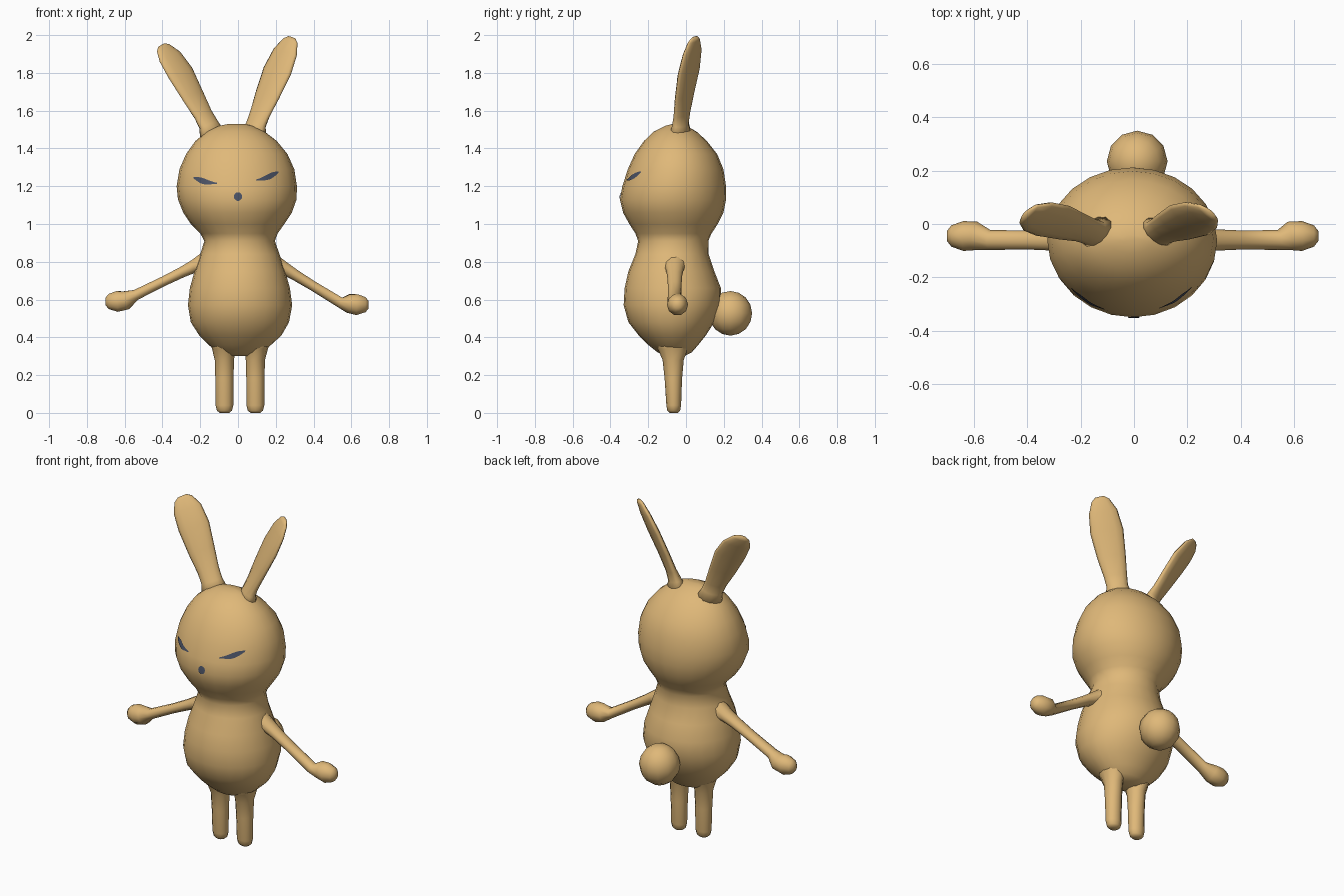
import bpy, bmesh, math
from mathutils import Vector
from mathutils.bvhtree import BVHTree


def material(name, rgb):
    m = bpy.data.materials.new(name)
    m.diffuse_color = (*rgb, 1)
    return m


TAN = material("tan_fur", (0.74, 0.48, 0.19))
SLATE = material("slate_face", (0.07, 0.085, 0.13))


def finish(bm, name, mat):
    me = bpy.data.meshes.new(name)
    for f in bm.faces:
        f.smooth = True
    bm.to_mesh(me)
    me.materials.append(mat)
    ob = bpy.data.objects.new(name, me)
    bpy.context.collection.objects.link(ob)
    return ob


def loft(name, rings, width_dir, sides=12, axis=None):
    """Elliptical rings (x, y, z, half width, half depth) joined along a path."""
    bm = bmesh.new()
    pts = [Vector(r[:3]) for r in rings]
    loops = []
    for i, r in enumerate(rings):
        t = Vector(axis) if axis else pts[min(i + 1, len(pts) - 1)] - pts[max(i - 1, 0)]
        t.normalize()
        u = Vector(width_dir)
        u = (u - t * u.dot(t)).normalized()
        v = t.cross(u)
        loops.append([bm.verts.new(pts[i] + u * (r[3] * math.cos(a)) + v * (r[4] * math.sin(a)))
                      for a in (2 * math.pi * k / sides for k in range(sides))])
    for a, b in zip(loops, loops[1:]):
        for k in range(sides):
            n = (k + 1) % sides
            bm.faces.new((a[k], a[n], b[n], b[k]))
    bm.faces.new(loops[0][::-1])
    bm.faces.new(loops[-1])
    bmesh.ops.recalc_face_normals(bm, faces=bm.faces)
    return finish(bm, name, mat=TAN)


# Body and head in one turned form: z, left, right, front, back
profile = [
    (0.30, -0.06, 0.08, -0.11, -0.01), (0.32, -0.11, 0.13, -0.15, 0.03),
    (0.36, -0.155, 0.175, -0.20, 0.065), (0.41, -0.205, 0.23, -0.25, 0.105),
    (0.48, -0.25, 0.27, -0.305, 0.15), (0.57, -0.265, 0.287, -0.33, 0.185),
    (0.66, -0.255, 0.275, -0.325, 0.185), (0.75, -0.23, 0.25, -0.305, 0.15),
    (0.84, -0.20, 0.22, -0.268, 0.12), (0.91, -0.178, 0.195, -0.253, 0.118),
    (0.95, -0.20, 0.21, -0.268, 0.135), (1.00, -0.25, 0.245, -0.30, 0.168),
    (1.06, -0.29, 0.285, -0.333, 0.198), (1.13, -0.318, 0.31, -0.35, 0.212),
    (1.20, -0.325, 0.312, -0.337, 0.212), (1.29, -0.31, 0.298, -0.308, 0.198),
    (1.37, -0.275, 0.262, -0.272, 0.165), (1.44, -0.225, 0.205, -0.222, 0.11),
    (1.49, -0.165, 0.14, -0.17, 0.055), (1.52, -0.10, 0.075, -0.11, 0.00),
    (1.53, -0.05, 0.03, -0.07, -0.04)]
body = loft("body_and_head", [((l + r) / 2, (f + b) / 2, z, (r - l) / 2, (b - f) / 2)
                              for z, l, r, f, b in profile], (1, 0, 0), 24, (0, 0, 1))

# Legs, flared at the hips
for name, x in (("left_leg", 0.092), ("right_leg", -0.072)):
    loft(name, [(x, -0.065, 0.0, 0.025, 0.022), (x, -0.065, 0.012, 0.04, 0.034),
                (x, -0.065, 0.04, 0.047, 0.039), (x, -0.067, 0.18, 0.048, 0.046),
                (x, -0.068, 0.28, 0.051, 0.056), (x * 1.05, -0.07, 0.34, 0.062, 0.08),
                (x * 1.1, -0.075, 0.41, 0.08, 0.11)], (1, 0, 0), 12, (0, 0, 1))


# Arms with mitten hands
def arm(name, s, shoulder, wrist, hand):
    a, w, h = Vector(shoulder), Vector(wrist), Vector(hand)
    m = a.lerp(w, 0.5)
    rows = [(a + Vector((-s * 0.12, 0, 0.03)), 0.09, 0.09), (a + Vector((-s * 0.045, 0, 0.015)), 0.06, 0.055),
            (a, 0.048, 0.036), (a.lerp(w, 0.2), 0.04, 0.03), (m, 0.036, 0.027), (w, 0.037, 0.029),
            (h + Vector((-s * 0.035, 0, 0.006)), 0.054, 0.052), (h + Vector((s * 0.01, 0, 0)), 0.056, 0.058),
            (h + Vector((s * 0.055, 0, 0)), 0.04, 0.042), (h + Vector((s * 0.072, 0, 0)), 0.018, 0.02)]
    loft(name, [(*p, ry, rz) for p, ry, rz in rows], (0, 1, 0), 10)


arm("left_arm", 1, (0.25, -0.06, 0.762), (0.54, -0.06, 0.585), (0.62, -0.045, 0.573))
arm("right_arm", -1, (-0.235, -0.06, 0.775), (-0.54, -0.06, 0.625), (-0.63, -0.045, 0.59))

# Ears: flat blades turned towards the front centre
loft("right_ear", [(-0.13, -0.03, 1.45, 0.08, 0.06), (-0.155, -0.03, 1.525, 0.06, 0.035),
                   (-0.185, -0.022, 1.58, 0.061, 0.026), (-0.24, -0.008, 1.68, 0.075, 0.024),
                   (-0.305, 0.012, 1.80, 0.088, 0.024), (-0.36, 0.028, 1.885, 0.08, 0.02),
                   (-0.395, 0.038, 1.932, 0.052, 0.014), (-0.405, 0.04, 1.947, 0.025, 0.008)],
     (1, 0.65, 0), 12)
loft("left_ear", [(0.08, -0.03, 1.45, 0.08, 0.06), (0.095, -0.03, 1.525, 0.06, 0.035),
                  (0.115, -0.022, 1.58, 0.065, 0.026), (0.155, -0.008, 1.68, 0.08, 0.024),
                  (0.208, 0.015, 1.81, 0.093, 0.024), (0.25, 0.033, 1.91, 0.08, 0.02),
                  (0.277, 0.042, 1.97, 0.05, 0.014), (0.285, 0.045, 1.988, 0.025, 0.008)],
     (1, -0.65, 0), 12)

# Round tail
bm = bmesh.new()
bmesh.ops.create_uvsphere(bm, u_segments=12, v_segments=8, radius=1)
bmesh.ops.scale(bm, vec=(0.114, 0.115, 0.118), verts=bm.verts)
bmesh.ops.translate(bm, vec=(0.012, 0.235, 0.527), verts=bm.verts)
finish(bm, "tail", TAN)

# Face details: thin strips laid onto the head surface
head_bm = bmesh.new()
head_bm.from_mesh(body.data)
tree = BVHTree.FromBMesh(head_bm)


def on_face(x, z):
    hit = tree.ray_cast(Vector((x, -2, z)), Vector((0, 1, 0)))[0]
    return hit - Vector((0, 0.005, 0))


def strip(name, outline):
    """Outline is a list of (x, low z, high z)."""
    bm = bmesh.new()
    cols = [[bm.verts.new(on_face(x, lo + (hi - lo) * k / 2)) for k in range(3)] for x, lo, hi in sorted(outline)]
    for a, b in zip(cols, cols[1:]):
        for k in range(2):
            bm.faces.new((a[k], b[k], b[k + 1], a[k + 1]))
    finish(bm, name, SLATE)


def eye(name, inner, outer, n=10):
    rows = []
    for i in range(n + 1):
        t = i / n
        x = inner[0] + (outer[0] - inner[0]) * t
        z = inner[1] + (outer[1] - inner[1]) * t - 0.006 * math.sin(math.pi * t)
        h = 0.003 + 0.013 * math.sin(math.pi * t ** 1.5) 
        rows.append((x, z - h, z + h))
    strip(name, rows)


eye("left_eye", (0.095, 1.232), (0.215, 1.275))
eye("right_eye", (-0.11, 1.215), (-0.235, 1.245))
strip("nose", [(0.022 * math.cos(a), 1.145 - 0.022 * math.sin(a) - 0.001, 1.145 + 0.022 * math.sin(a) + 0.001)
               for a in (math.pi * k / 6 for k in range(7))])
head_bm.free()
